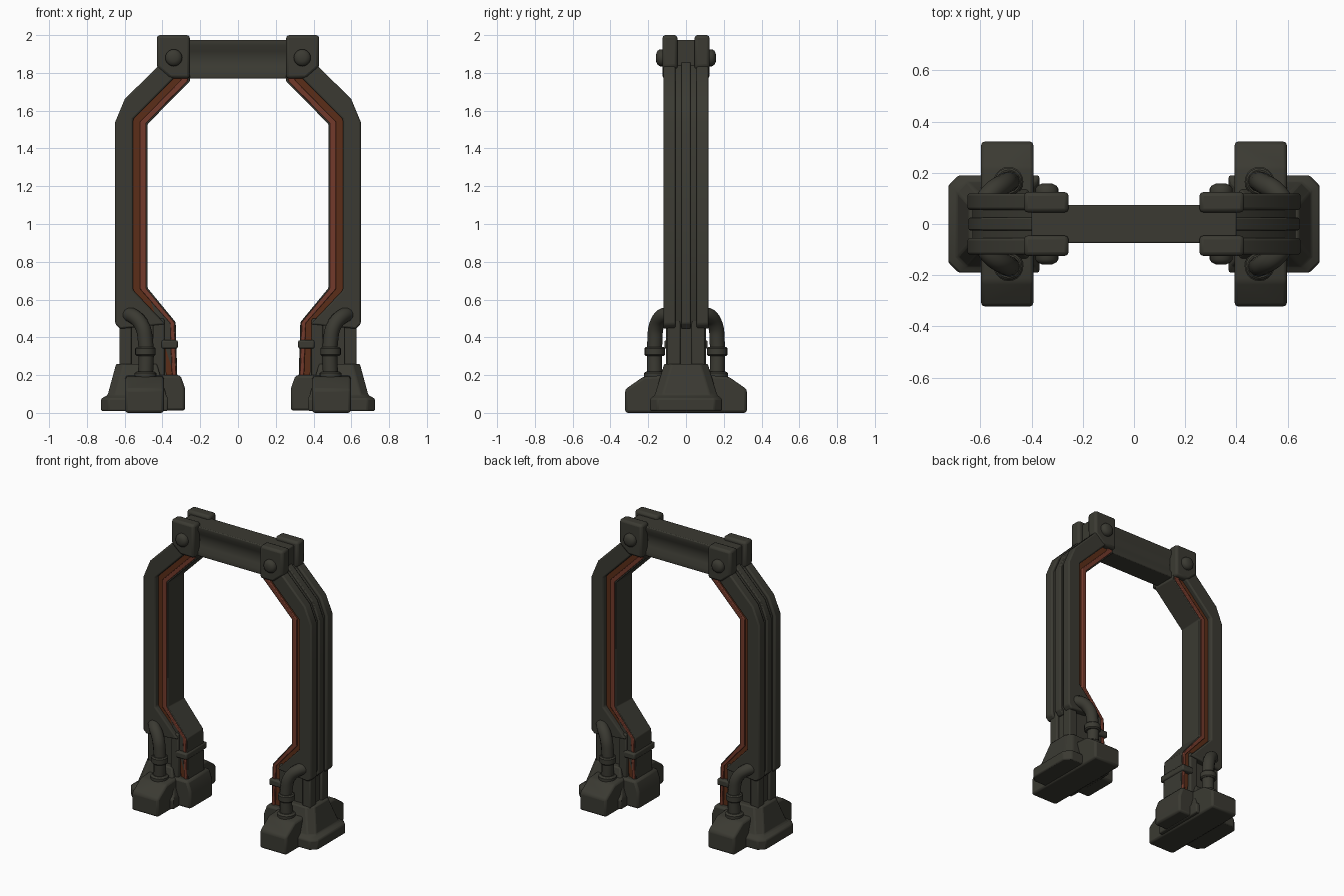
import bpy, bmesh, math
from mathutils import Vector, Matrix

if "Cube" in bpy.data.objects:
    bpy.data.objects.remove(bpy.data.objects["Cube"])


def material(name, rgb):
    m = bpy.data.materials.new(name)
    m.diffuse_color = (*rgb, 1)
    m.use_nodes = True
    m.node_tree.nodes["Principled BSDF"].inputs["Base Color"].default_value = m.diffuse_color
    return m


DARK = material("dark olive metal", (0.043, 0.042, 0.032))
RED = material("rust red", (0.17, 0.042, 0.024))
DEEP = material("deep rust", (0.105, 0.027, 0.009))


def finish(ob, mat, bevel, mirror):
    """Material, bevel, smooth shading and mirroring over the centre planes."""
    bpy.context.collection.objects.link(ob)
    ob.data.materials.append(mat)
    if ob.type == 'MESH':
        bpy.ops.object.select_all(action='DESELECT')
        ob.select_set(True)
        bpy.context.view_layer.objects.active = ob
        bpy.ops.object.shade_smooth_by_angle(angle=math.radians(35))
    if bevel:
        b = ob.modifiers.new("bevel", 'BEVEL')
        b.width, b.segments = bevel, 2
        b.limit_method = 'ANGLE'
    if any(mirror):
        m = ob.modifiers.new("mirror", 'MIRROR')
        for i in range(2):
            m.use_axis[i] = bool(mirror[i])
        m.use_mirror_merge = False
    return ob


def from_bm(name, bm, mat, bevel, mirror):
    bmesh.ops.recalc_face_normals(bm, faces=bm.faces)
    me = bpy.data.meshes.new(name)
    bm.to_mesh(me)
    bm.free()
    return finish(bpy.data.objects.new(name, me), mat, bevel, mirror)


def prism(name, pts, a, b, axis='Y', mat=DARK, bevel=0.008, mirror=(1, 0)):
    """Extrude a profile (x,z along Y, or y,z along X) from a to b."""
    bm = bmesh.new()
    put = (lambda p, d: (p[0], d, p[1])) if axis == 'Y' else (lambda p, d: (d, p[0], p[1]))
    lo = [bm.verts.new(put(p, a)) for p in pts]
    hi = [bm.verts.new(put(p, b)) for p in pts]
    n = len(pts)
    bm.faces.new(lo)
    bm.faces.new(hi)
    for i in range(n):
        j = (i + 1) % n
        bm.faces.new((lo[i], lo[j], hi[j], hi[i]))
    return from_bm(name, bm, mat, bevel, mirror)


def box(name, x0, x1, y0, y1, z0, z1, **kw):
    return prism(name, [(x0, z0), (x1, z0), (x1, z1), (x0, z1)], y0, y1, **kw)


def lathe(name, profile, origin, rot, segs=20, mirror=(1, 1)):
    """Stack of (radius, height) rings, capped, then placed."""
    bm = bmesh.new()
    rings = [[bm.verts.new((r * math.cos(2 * math.pi * i / segs),
                            r * math.sin(2 * math.pi * i / segs), h))
              for i in range(segs)] for r, h in profile]
    for a, b in zip(rings, rings[1:]):
        for i in range(segs):
            j = (i + 1) % segs
            bm.faces.new((a[i], a[j], b[j], b[i]))
    bm.faces.new(rings[0])
    bm.faces.new(rings[-1])
    bm.transform(Matrix.Translation(origin) @ rot)
    return from_bm(name, bm, DARK, 0, mirror)


# --- Leg shell: two side slabs with a grooved back between them
inner = [(0.385, 0.47), (0.555, 0.65), (0.555, 1.555), (0.34, 1.77)]


def shell(d):
    return inner + [(0.33, 1.92 - d), (0.345, 1.915 - d), (0.60 - d * 0.8, 1.66 - d * 0.5),
                    (0.65 - d, 1.54), (0.65 - d, 0.47 + d), (0.625 - d, 0.445)]


prism("leg_side_slab", shell(0), 0.055, 0.12, mirror=(1, 1), bevel=0.012)
prism("leg_back_groove", shell(0.02), -0.06, 0.06, bevel=0)
prism("leg_back_rib", shell(0.004), -0.025, 0.025, bevel=0.006)
box("lower_leg", 0.37, 0.61, -0.075, 0.075, 0.12, 0.5)
box("lower_leg_rail", 0.565, 0.628, 0.03, 0.1, 0.12, 0.5, mirror=(1, 1))
box("lower_leg_strut", 0.39, 0.45, 0.06, 0.105, 0.12, 0.5, mirror=(1, 1))

# --- Red channel following the inside of each leg
EDGE = [(0.32, 0.15), (0.33, 0.48), (0.478, 0.66), (0.478, 1.53), (0.255, 1.755), (0.255, 1.80)]
WALL = [(0.375, 0.15), (0.385, 0.47), (0.555, 0.65), (0.555, 1.555), (0.35, 1.76), (0.33, 1.80)]


def band(name, t0, t1, depth, mat, bevel=0.004):
    mix = lambda t: [tuple(Vector(p).lerp(Vector(q), t)) for p, q in zip(EDGE, WALL)]
    prism(name, mix(t0) + mix(t1)[::-1], -depth, depth, mat=mat, bevel=bevel)


band("channel_floor", 0.4, 1.1, 0.085, DEEP, 0)
band("channel_strip", 0.12, 0.52, 0.097, RED)
band("channel_inner_rail", 0.0, 0.16, 0.09, DARK)
box("channel_band", 0.318, 0.405, -0.115, 0.115, 0.34, 0.385, bevel=0.01)

# --- Crossbar with hollowed front and back
half = [(0.075, 1.77), (0.075, 1.805), (0.058, 1.835), (0.052, 1.875),
        (0.058, 1.915), (0.075, 1.945), (0.075, 1.975)]
prism("crossbar", half + [(-y, z) for y, z in half[::-1]], -0.40, 0.40, axis='X',
      mirror=(0, 0), bevel=0.006)

# --- Corner clamps and their bolts
prism("corner_clamp", [(0.255, 1.77), (0.36, 1.77), (0.43, 1.83), (0.43, 2.0), (0.255, 2.0)],
      0.045, 0.125, mirror=(1, 1), bevel=0.016)
lathe("clamp_bolt", [(0.045, 0), (0.045, 0.02), (0.037, 0.032), (0.02, 0.04)],
      Vector((0.34, 0.118, 1.88)), Matrix.Rotation(-math.pi / 2, 4, 'X'))

# --- Feet: tapered outer block, front-to-back bar, inner toe
bm = bmesh.new()
rings = []
for z, x0, x1, y in ((0.01, 0.37, 0.725, 0.19), (0.075, 0.37, 0.725, 0.19),
                     (0.095, 0.38, 0.69, 0.165), (0.26, 0.43, 0.645, 0.115)):
    c = 0.04
    outline = [(x0, -y), (x1 - c, -y), (x1, c - y), (x1, y - c), (x1 - c, y), (x0, y)]
    rings.append([bm.verts.new((*p, z)) for p in outline])
for a, b in zip(rings, rings[1:]):
    for i in range(6):
        j = (i + 1) % 6
        bm.faces.new((a[i], a[j], b[j], b[i]))
bm.faces.new(rings[0])
bm.faces.new(rings[-1])
from_bm("foot_outer_block", bm, DARK, 0.008, (1, 0))

bar = [(0.322, 0.0), (0.322, 0.125), (0.225, 0.192), (0.1, 0.2)]
prism("foot_cross_bar", bar + [(-y, z) for y, z in bar[::-1]], 0.393, 0.597, axis='X', bevel=0.014)
prism("foot_toe", [(0.28, 0.012), (0.28, 0.13), (0.305, 0.2), (0.5, 0.2), (0.5, 0.012)],
      -0.125, 0.125, bevel=0.014)

# --- Bent pipes with collars, front and back of each foot
cu = bpy.data.curves.new("foot_pipe", 'CURVE')
cu.dimensions = '3D'
cu.bevel_depth, cu.bevel_resolution, cu.resolution_u = 0.04, 4, 8
cu.use_fill_caps = True
path = [(0.49, 0.165, 0.17), (0.49, 0.165, 0.38), (0.51, 0.155, 0.465),
        (0.56, 0.12, 0.515), (0.60, 0.06, 0.515)]
sp = cu.splines.new('BEZIER')
sp.bezier_points.add(len(path) - 1)
for bp, p in zip(sp.bezier_points, path):
    bp.co = p
    bp.handle_left_type = bp.handle_right_type = 'AUTO'
finish(bpy.data.objects.new("foot_pipe", cu), DARK, 0, (1, 1))
lathe("pipe_collar", [(0.046, 0), (0.054, 0.008), (0.054, 0.042), (0.046, 0.05)],
      Vector((0.49, 0.165, 0.30)), Matrix.Identity(4))
lathe("pipe_socket", [(0.058, 0), (0.058, 0.025), (0.045, 0.035)],
      Vector((0.49, 0.165, 0.185)), Matrix.Identity(4))
